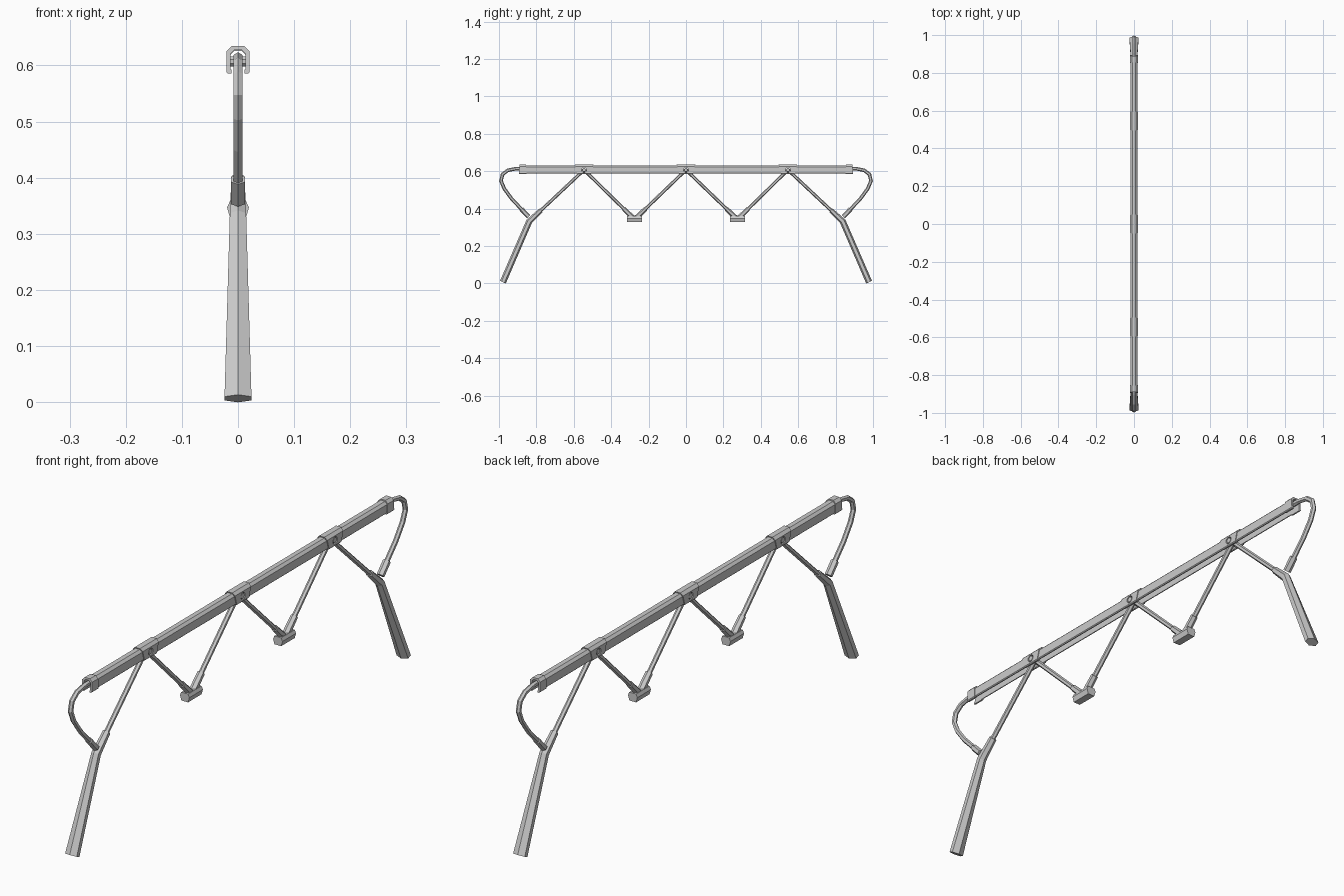
import bpy, bmesh, math
from mathutils import Vector

if "Cube" in bpy.data.objects:
    bpy.data.objects.remove(bpy.data.objects["Cube"])


def finish(name, bm):
    bmesh.ops.recalc_face_normals(bm, faces=bm.faces)
    me = bpy.data.meshes.new(name)
    bm.to_mesh(me)
    bm.free()
    ob = bpy.data.objects.new(name, me)
    bpy.context.collection.objects.link(ob)
    return ob


def loft(name, rings):
    """Skin a list of equal-length closed rings and cap both ends."""
    bm = bmesh.new()
    vs = [[bm.verts.new(p) for p in r] for r in rings]
    n = len(rings[0])
    for a, b in zip(vs, vs[1:]):
        for i in range(n):
            j = (i + 1) % n
            bm.faces.new((a[i], a[j], b[j], b[i]))
    bm.faces.new(vs[0])
    bm.faces.new(vs[-1])
    return finish(name, bm)


def tube(name, pts, radii, sides=6):
    """Mitred sweep along (y, z) points; radii are (x radius, in-plane radius)."""
    P = [Vector((0, y, z)) for y, z in pts]
    X = Vector((1, 0, 0))
    rings = []
    for i, p in enumerate(P):
        d0 = (p - P[i - 1]).normalized() if i else (P[1] - p).normalized()
        d1 = (P[i + 1] - p).normalized() if i < len(P) - 1 else d0
        t = (d0 + d1).normalized()
        nrm = X.cross(t)
        a, b = radii[i] if isinstance(radii, list) else radii
        b /= max(t.dot(d0), 0.5)
        a /= math.cos(math.pi / sides)      # flat sides sit at the x radius
        ring = []
        for k in range(sides):
            ang = math.pi / 2 + 2 * math.pi * k / sides
            ring.append(p + X * a * math.cos(ang) + nrm * b * math.sin(ang))
        rings.append(ring)
    return loft(name, rings)


def channel(name, yc, top_half, bot_half, w, z0, z1, wall, lip, ch):
    """C-shaped section, open below, with chamfered top and inward lips."""
    out = [(lip, z0), (w - 0.003, z0), (w, z0 + 0.003), (w, z1 - ch), (w - ch, z1)]
    iw, it, ic = w - wall, z1 - wall, ch * 0.7
    inn = [(iw - ic, it), (iw, it - ic), (iw, z0 + wall), (lip, z0 + wall)]
    mir = lambda pts: [(-x, z) for x, z in reversed(pts)]
    prof = out + mir(out) + mir(inn[::-1])[::-1][::-1]
    prof = out + mir(out) + [(-x, z) for x, z in reversed(inn)] + inn
    rings = []
    for s in (-1, 1):
        rings.append([(x, yc + s * (bot_half + (top_half - bot_half) * (z - z0) / (z1 - z0)), z)
                      for x, z in prof])
    return loft(name, rings)


def cylinder_x(name, y, z, r, half, sides=8):
    rings = [[(x, y + r * math.cos(2 * math.pi * (k + .5) / sides),
               z + r * math.sin(2 * math.pi * (k + .5) / sides)) for k in range(sides)]
             for x in (-half, half)]
    return loft(name, rings)


def along(p, q, d):
    a, b = Vector(p), Vector(q)
    return tuple(a + (b - a).normalized() * d)


PIV, ZP = 0.545, 0.607          # pivot spacing and height
ROD = (0.008, 0.009)

# Main rail and the sleeves around it
rail = channel("rail", 0, 0.87, 0.87, 0.018, 0.588, 0.631, 0.005, 0.0115, 0.009)
sleeves = [channel("pivot_sleeve", y, 0.05, 0.036, 0.0207, 0.5855, 0.635, 0.006, 0.0125, 0.01)
           for y in (-PIV, 0, PIV)]
for s in (-1, 1):
    channel("end_sleeve", s * 0.873, 0.017, 0.021, 0.0207, 0.5855, 0.635, 0.007, 0.0115, 0.01)

# Pivot bolts recessed in holes through the sleeves
for y, sl in zip((-PIV, 0, PIV), sleeves):
    cut = cylinder_x("bolt_hole_cutter", y, ZP, 0.014, 0.05)
    cut.hide_render = True
    cut.hide_viewport = True
    for target in (sl, rail):
        m = target.modifiers.new("bolt_hole", 'BOOLEAN')
        m.operation = 'DIFFERENCE'
        m.solver = 'EXACT'
        m.object = cut
    cylinder_x("pivot_bolt", y, ZP, 0.010, 0.0195)

for s in (-1, 1):
    # Outer leg, bent into a collar that holds the outer rod
    knee, piv = (s * 0.838, 0.332), (s * PIV, ZP)
    collar_end = along(knee, piv, 0.085)
    tube("leg", [(s * 0.979, 0.0065), knee, collar_end],
         [(0.024, 0.017), (0.0145, 0.0165), (0.012, 0.013)])
    tube("outer_rod", [along(knee, piv, 0.06), piv], ROD)

    # Curved end hoop and its collar
    hoop = [(0.85, 0.614), (0.905, 0.614), (0.952, 0.605), (0.981, 0.583),
            (0.989, 0.548), (0.972, 0.507), (0.932, 0.452), (0.842, 0.357)]
    hoop = [(s * y, z) for y, z in hoop]
    tube("end_hoop", hoop, (0.008, 0.0095))
    tube("hoop_collar", [along(hoop[-1], hoop[-2], 0.055), hoop[-1]], (0.0125, 0.0125))

    # Inner hanging foot with two rods and collars
    fy = s * 0.275
    for dy, top in ((s * 0.008, (s * PIV, ZP)), (-s * 0.008, (0, ZP))):
        base = (fy + dy, 0.35)
        tube("inner_rod", [base, top], ROD)
        tube("foot_collar", [base, along(base, top, 0.07)],
             [(0.0125, 0.0135), (0.0115, 0.012)])
    prof = [(-0.014, 0.328), (0.014, 0.328), (0.0195, 0.347),
            (0.014, 0.359), (-0.014, 0.359), (-0.0195, 0.347)]
    loft("inner_foot", [[(x, fy + e * 0.04, z) for x, z in prof] for e in (-1, 1)])
